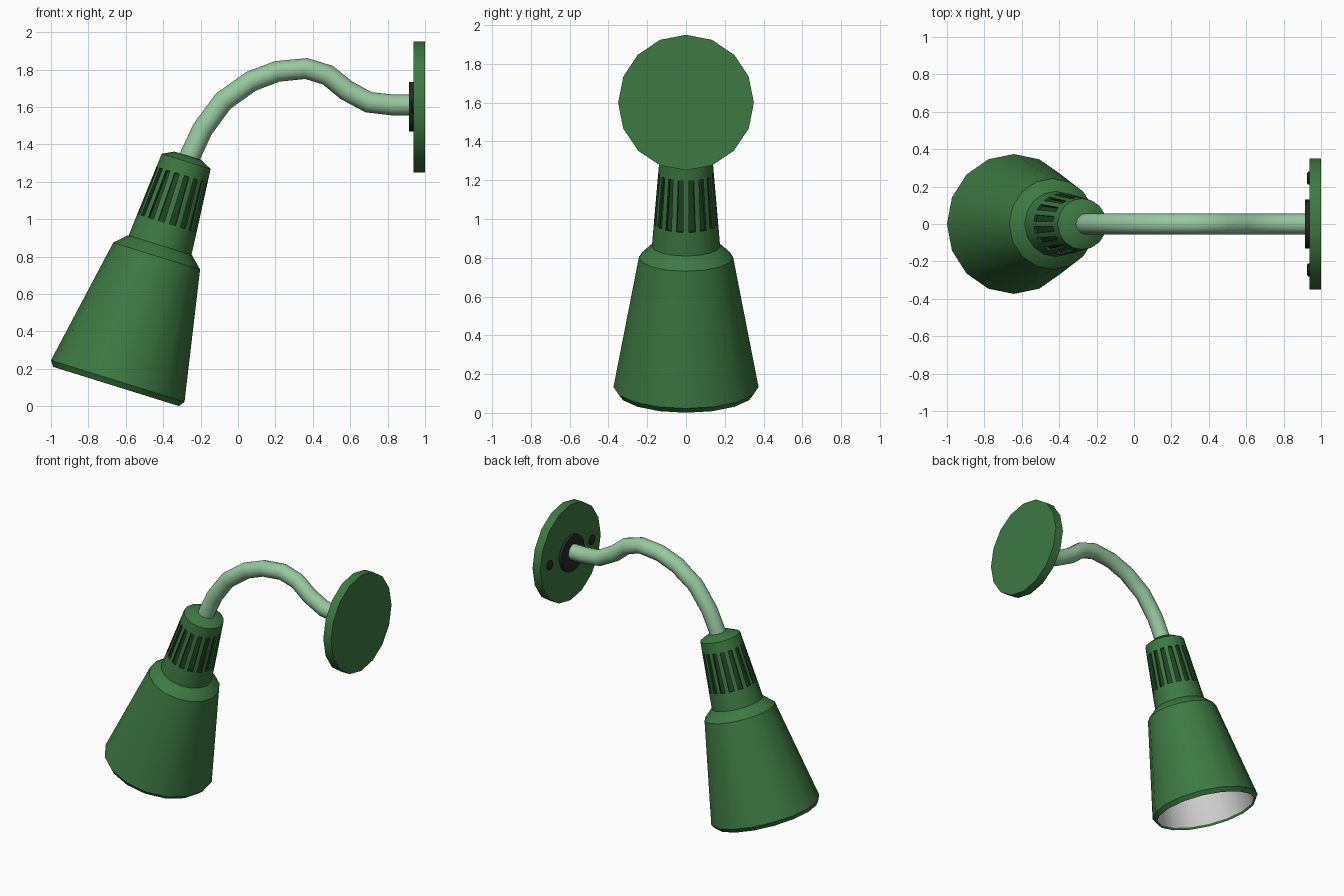
import bpy, bmesh
from math import sin, cos, tau, radians
from mathutils import Matrix

cube = bpy.data.objects.get("Cube")
if cube:
    bpy.data.objects.remove(cube)


def material(name, rgb):
    m = bpy.data.materials.new(name)
    m.use_nodes = True
    m.diffuse_color = (*rgb, 1)
    m.node_tree.nodes["Principled BSDF"].inputs["Base Color"].default_value = (*rgb, 1)
    return m


GREEN = material("green enamel", (0.047, 0.19, 0.055))
DARK_GREEN = material("slot dark green", (0.014, 0.055, 0.018))
PALE = material("pale green tube", (0.31, 0.58, 0.35))
BLACK = material("black fitting", (0.02, 0.02, 0.02))
WHITE = material("white reflector", (0.75, 0.75, 0.75))


def smooth(mesh):
    mesh.shade_smooth()
    mesh.set_sharp_from_angle(angle=radians(35))


def lathe(name, profile, matrix, mats, sides=16, inner=0, slot_band=None):
    """Revolve (radius, height) points; the first `inner` bands and the start cap use mats[1]."""
    bm = bmesh.new()
    rings = [[bm.verts.new((r * cos(tau * i / sides), r * sin(tau * i / sides), h))
              for i in range(sides)] for r, h in profile]
    slots = []
    start = bm.faces.new(rings[0][::-1])
    start.material_index = 1 if inner else 0
    bm.faces.new(rings[-1])
    for k, (a, b) in enumerate(zip(rings, rings[1:])):
        for i in range(sides):
            j = (i + 1) % sides
            f = bm.faces.new((a[i], a[j], b[j], b[i]))
            f.material_index = 1 if k < inner else 0
            if k == slot_band:
                slots.append(f)
    # Sink a narrow ventilation slot into every face of the chosen band
    if slots:
        bm.normal_update()
        bmesh.ops.inset_individual(bm, faces=slots, thickness=0.021)
        for f in slots:
            push = f.normal * -0.015
            floor = bmesh.ops.extrude_discrete_faces(bm, faces=[f])["faces"][0]
            bmesh.ops.translate(bm, verts=floor.verts, vec=push)
            floor.material_index = 1
            for e in floor.edges:
                for wall in e.link_faces:
                    wall.material_index = 1
    bm.transform(matrix)
    mesh = bpy.data.meshes.new(name)
    bm.to_mesh(mesh)
    bm.free()
    for m in mats:
        mesh.materials.append(m)
    smooth(mesh)
    obj = bpy.data.objects.new(name, mesh)
    bpy.context.collection.objects.link(obj)
    return obj


# Tilted lamp head
HEAD = Matrix.Translation((-0.643, 0, 0.134)) @ Matrix.Rotation(radians(17.3), 4, "Y")

# Shade: white inside, around the rim, green outside
lathe("shade",
      [(0.14, 0.85), (0.16, 0.74), (0.222, 0.69), (0.345, -0.015), (0.352, -0.03),
       (0.374, 0), (0.243, 0.70), (0.18, 0.76), (0.165, 0.765)],
      HEAD, [GREEN, WHITE], inner=3)

# Slotted neck with a bevelled cap
lathe("neck",
      [(0.177, 0.745), (0.167, 0.87), (0.142, 1.17), (0.137, 1.23), (0.075, 1.262)],
      HEAD, [GREEN, DARK_GREEN], slot_band=1)


# Wall fittings face -x
def wall(x, y=0):
    return Matrix.Translation((x, y, 1.6)) @ Matrix.Rotation(radians(-90), 4, "Y")


lathe("wall_plate", [(0.35, 0), (0.35, 0.063)], wall(1), [GREEN])
lathe("collar", [(0.132, 0), (0.132, 0.022)], wall(0.937), [BLACK])
for side, y in (("left", -0.245), ("right", 0.245)):
    lathe(side + "_screw", [(0.035, 0), (0.035, 0.008), (0.025, 0.013)],
          wall(0.938, y), [BLACK], sides=12)

# Curved tube
PATH = [(-0.28, 1.26), (-0.255, 1.34), (-0.19, 1.48), (-0.08, 1.63), (0.07, 1.737),
        (0.21, 1.79), (0.365, 1.805), (0.48, 1.77), (0.578, 1.69), (0.698, 1.625),
        (0.83, 1.61), (0.93, 1.61)]
curve = bpy.data.curves.new("tube_path", "CURVE")
curve.dimensions = "3D"
curve.bevel_depth = 0.056
curve.bevel_resolution = 4
curve.use_fill_caps = True
spline = curve.splines.new("POLY")
spline.points.add(len(PATH) - 1)
for p, (x, z) in zip(spline.points, PATH):
    p.co = (x, 0, z, 1)
helper = bpy.data.objects.new("tube_path", curve)
bpy.context.collection.objects.link(helper)
bpy.context.view_layer.update()
tube_mesh = bpy.data.meshes.new_from_object(
    helper.evaluated_get(bpy.context.evaluated_depsgraph_get()))
bpy.data.objects.remove(helper)
tube_mesh.materials.clear()
tube_mesh.materials.append(PALE)
smooth(tube_mesh)
bpy.context.collection.objects.link(bpy.data.objects.new("curved_tube", tube_mesh))
